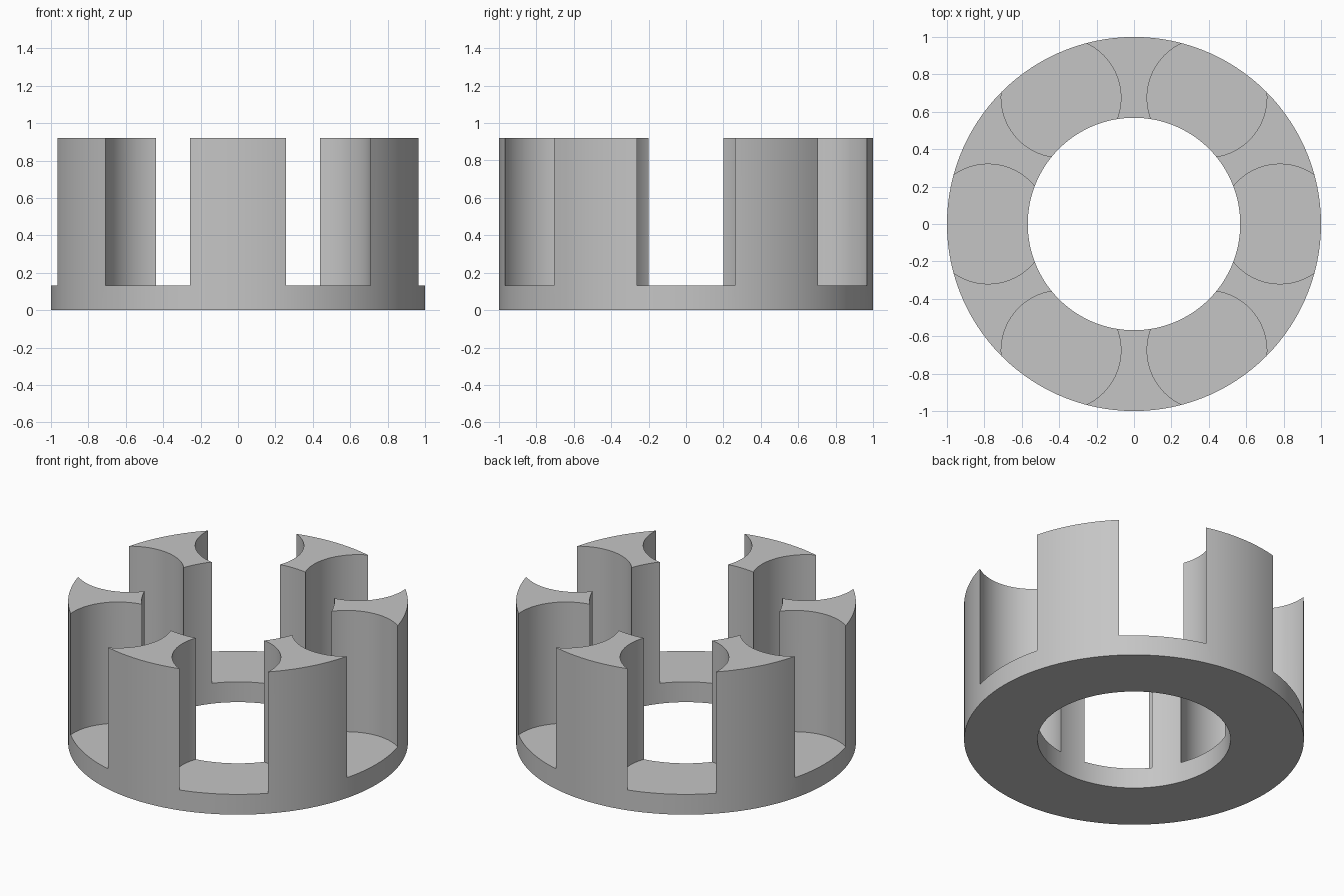
import bpy, bmesh
from math import cos, sin, pi, radians
from mathutils import Matrix

OUTER, INNER = 1.0, 0.568
BASE_TOP, HEIGHT = 0.132, 0.92
POCKETS, POCKET_RADIUS, POCKET_CENTRE = 6, 0.32, 0.78
SEGMENTS = 120

cube = bpy.data.objects.get("Cube")
if cube:
    bpy.data.objects.remove(cube, do_unlink=True)

grey = bpy.data.materials.new("plain grey")
grey.use_nodes = True
colour = (0.56, 0.56, 0.56, 1)
grey.diffuse_color = colour
grey.node_tree.nodes["Principled BSDF"].inputs["Base Color"].default_value = colour


def make_object(name, bm):
    bmesh.ops.recalc_face_normals(bm, faces=bm.faces)
    mesh = bpy.data.meshes.new(name)
    bm.to_mesh(mesh)
    bm.free()
    mesh.materials.append(grey)
    obj = bpy.data.objects.new(name, mesh)
    bpy.context.collection.objects.link(obj)
    return obj


# Thick-walled tube: a rectangular section carried round the axis
bm = bmesh.new()
section = [(INNER, 0), (OUTER, 0), (OUTER, HEIGHT), (INNER, HEIGHT)]
rings = []
for i in range(SEGMENTS):
    a = 2 * pi * i / SEGMENTS
    rings.append([bm.verts.new((r * cos(a), r * sin(a), z)) for r, z in section])
for i, ring in enumerate(rings):
    after = rings[(i + 1) % SEGMENTS]
    for j in range(4):
        k = (j + 1) % 4
        bm.faces.new((ring[j], after[j], after[k], ring[k]))
body = make_object("slotted_ring", bm)

# Round pockets that leave waisted posts standing on the base ring
bm = bmesh.new()
depth = HEIGHT - BASE_TOP + 0.2
for i in range(POCKETS):
    place = (Matrix.Rotation(radians(60 * i), 4, "Z")
             @ Matrix.Translation((POCKET_CENTRE, 0, BASE_TOP + depth / 2)))
    bmesh.ops.create_cone(bm, cap_ends=True, segments=96, radius1=POCKET_RADIUS,
                          radius2=POCKET_RADIUS, depth=depth, matrix=place)
cutter = make_object("pocket_cutter", bm)
cutter.hide_render = True

cut = body.modifiers.new("pockets", "BOOLEAN")
cut.operation = "DIFFERENCE"
cut.solver = "EXACT"
cut.object = cutter

# Apply the cut, then smooth the curved walls and keep the edges sharp
bpy.ops.object.select_all(action="DESELECT")
body.select_set(True)
bpy.context.view_layer.objects.active = body
bpy.ops.object.modifier_apply(modifier=cut.name)
bpy.data.objects.remove(cutter, do_unlink=True)
bpy.ops.object.shade_smooth_by_angle(angle=radians(30))
